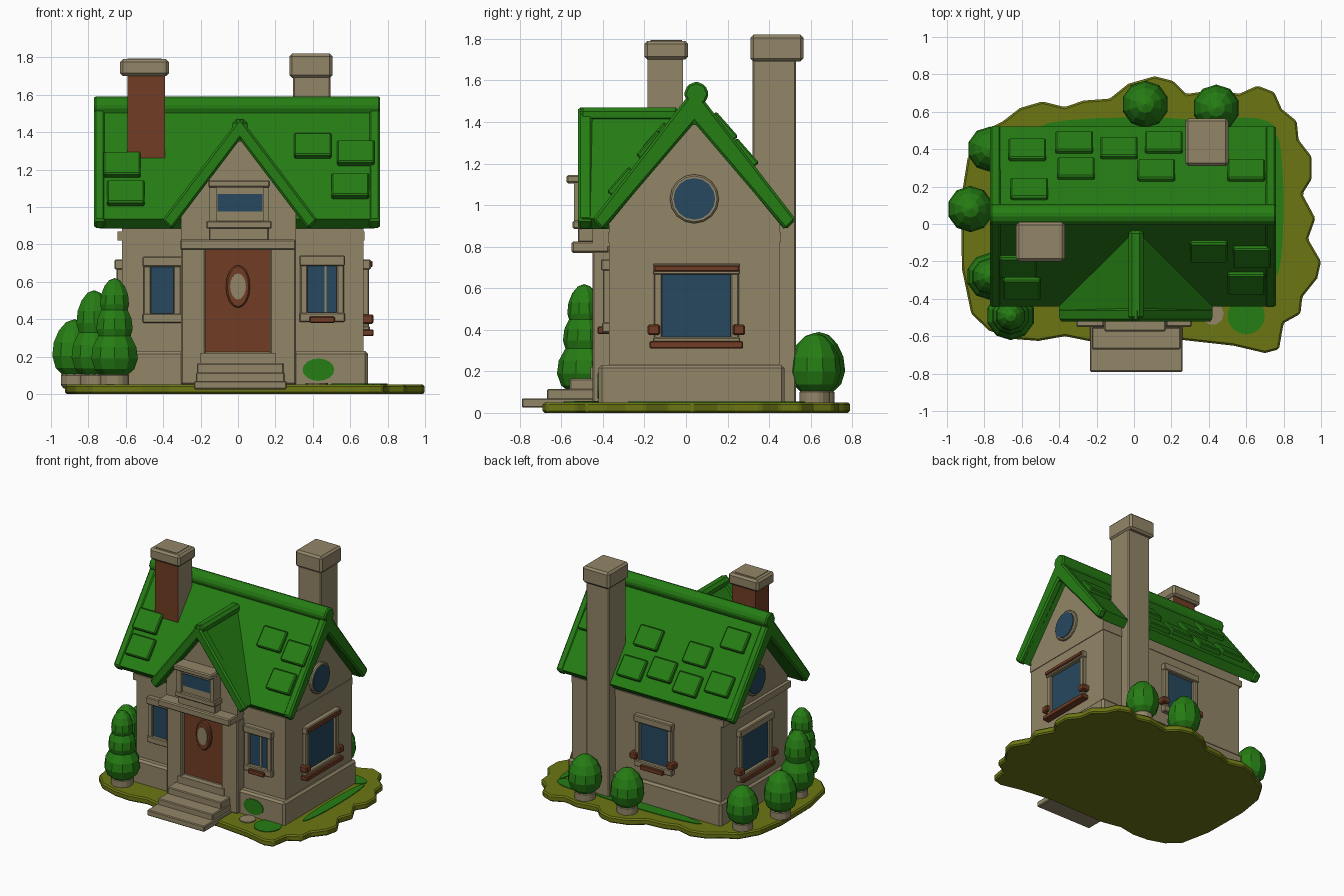
import bpy, bmesh, math
from mathutils import Matrix, Vector

if "Cube" in bpy.data.objects:
    bpy.data.objects.remove(bpy.data.objects["Cube"])


def material(name, rgb):
    m = bpy.data.materials.new(name)
    m.diffuse_color = (*rgb, 1)
    m.use_nodes = True
    m.node_tree.nodes["Principled BSDF"].inputs["Base Color"].default_value = m.diffuse_color
    return m


STONE = material("tan stone", (0.29, 0.24, 0.14))
GREEN = material("leaf green", (0.019, 0.205, 0.007))
OLIVE = material("olive grass", (0.15, 0.18, 0.007))
BROWN = material("red brown wood", (0.165, 0.046, 0.018))
GLASS = material("blue glass", (0.019, 0.065, 0.112))


def finish(bm, name, mat, bevel=0.0):
    bmesh.ops.recalc_face_normals(bm, faces=bm.faces)
    me = bpy.data.meshes.new(name)
    bm.to_mesh(me)
    bm.free()
    me.materials.append(mat)
    ob = bpy.data.objects.new(name, me)
    bpy.context.collection.objects.link(ob)
    if bevel:
        mod = ob.modifiers.new("bevel", "BEVEL")
        mod.width, mod.segments = bevel, 1
    return ob


def box(name, x, y, z, mat, bevel=0.0, mtx=Matrix()):
    bm = bmesh.new()
    bmesh.ops.create_cube(bm, size=1)
    for v in bm.verts:
        v.co = mtx @ Vector([(r[0] + r[1]) / 2 + c * (r[1] - r[0]) for c, r in zip(v.co, (x, y, z))])
    return finish(bm, name, mat, bevel)


def prism(name, pts, axis, a, b, mat, bevel=0.0):
    # profile extruded along one axis from a to b
    place = {"x": lambda p, t: (t, p[0], p[1]),
             "y": lambda p, t: (p[0], t, p[1]),
             "z": lambda p, t: (p[0], p[1], t)}[axis]
    bm = bmesh.new()
    lo = [bm.verts.new(place(p, a)) for p in pts]
    hi = [bm.verts.new(place(p, b)) for p in pts]
    n = len(pts)
    bm.faces.new(lo)
    bm.faces.new(hi)
    for i in range(n):
        bm.faces.new((lo[i], lo[(i + 1) % n], hi[(i + 1) % n], hi[i]))
    return finish(bm, name, mat, bevel)


def oval(cx, cy, rx, ry, n=16):
    return [(cx + rx * math.cos(2 * math.pi * i / n), cy + ry * math.sin(2 * math.pi * i / n)) for i in range(n)]


def chevron(c, top, half, eave, thick, out=0.05):
    # gable roof cross-section: outer line, then inner line
    return [(c, top), (c + half + out, eave + 0.05), (c + half, eave), (c, top - thick),
            (c - half, eave), (c - half - out, eave + 0.05)]


# Ground island
outline = [(-.925, .13), (-.89, .35), (-.8, .5), (-.7, .55), (-.61, .62), (-.49, .655), (-.37, .625), (-.27, .66),
           (-.13, .67), (-.03, .75), (.11, .79), (.21, .765), (.28, .695), (.45, .72), (.56, .695), (.66, .74),
           (.75, .705), (.79, .615), (.87, .55), (.88, .45), (.95, .36), (.95, .24), (.9, .16), (.97, .03),
           (.93, -.08), (1.0, -.2), (.98, -.29), (.9, -.39), (.89, -.48), (.8, -.53), (.775, -.67), (.7, -.69),
           (.53, -.65), (.26, -.62), (-.22, -.63), (-.37, -.6), (-.51, -.625), (-.64, -.615), (-.775, -.57),
           (-.87, -.48), (-.92, -.24)]
prism("ground", outline, "z", 0, 0.05, OLIVE, 0.01)
for i, (x, y, rx, ry) in enumerate([(.6, -.49, .1, .1), (.76, .1, .04, .38), (.6, .5, .16, .07), (0, .52, .5, .05)]):
    prism(f"grass_patch_{i}", oval(x, y, rx, ry), "z", 0.048, 0.055, GREEN)
prism("flat_rock", oval(.42, -.48, .06, .06, 10), "z", 0.04, 0.058, STONE)

# House body, plinth and band under the eaves
prism("house_walls", [(-.37, .04), (.45, .04), (.45, .92), (.04, 1.42), (-.37, .92)], "x", -.62, .67, STONE)
box("plinth", (-.635, .695), (-.42, .475), (.03, .23), STONE, 0.015)
box("eave_band", (-.645, .675), (-.375, .455), (.82, .87), STONE)

# Main roof with thicker end boards and ridge log
prism("main_roof", chevron(.04, 1.55, .43, .885, .14), "x", -.74, .73, GREEN)
for side, a, b in (("left", -.77, -.71), ("right", .70, .76)):
    prism(f"{side}_roof_edge", chevron(.04, 1.565, .44, .88, .17), "x", a, b, GREEN, 0.012)
prism("ridge_log", oval(.05, 1.535, .06, .06, 8), "x", -.77, .76, GREEN, 0.01)

# Raised roof shingles
back = [(-.57, .39), (-.31, .29), (-.08, .40), (.12, .28), (-.56, .18), (.6, .28), (.16, .43), (-.32, .43)]
front = [(.63, -.17), (.6, -.31), (-.62, -.22), (-.6, -.34), (.4, -.14)]
ang = math.atan(1.26) - 0.05
for i, (x, y) in enumerate(back + front):
    turn = -ang if y > .04 else ang
    m = Matrix.Translation((x, y, 1.55 - 1.26 * abs(y - .04))) @ Matrix.Rotation(turn, 4, "X")
    box(f"shingle_{i}", (-.1, .1), (-.08, .08), (-.03, .025), GREEN, 0.008, m)

# Porch: pilasters, door, band and gable wall
box("porch_core", (-.29, .295), (-.395, -.3), (.05, .8), STONE)
for side, a, b in (("left", -.305, -.175), ("right", .17, .31)):
    box(f"{side}_pilaster", (a, b), (-.45, -.36), (.05, .78), STONE, 0.008)
box("threshold", (-.2, .2), (-.46, -.36), (.05, .22), STONE)
box("door", (-.175, .17), (-.41, -.37), (.22, .77), BROWN)
prism("door_window_frame", oval(0, .575, .065, .115), "y", -.435, -.40, BROWN, 0.008)
prism("door_window", oval(0, .575, .042, .07), "y", -.441, -.43, STONE)
box("porch_band", (-.31, .31), (-.55, -.37), (.77, .825), STONE, 0.008)
prism("porch_gable_wall", [(-.305, .8), (.31, .8), (.31, .97), (.02, 1.4), (-.305, .95)], "y", -.45, -.1, STONE)
prism("porch_roof", chevron(.01, 1.46, .36, .885, .10), "y", -.50, -.01, GREEN)
prism("porch_roof_edge", chevron(.01, 1.48, .365, .88, .12), "y", -.52, -.45, GREEN, 0.012)
box("porch_ridge", (-.03, .05), (-.515, -.03), (1.4, 1.47), GREEN, 0.02)

# Upper bay window
box("bay_box", (-.155, .165), (-.52, -.42), (.82, 1.13), STONE, 0.006)
box("bay_lintel", (-.16, .17), (-.575, -.45), (1.105, 1.145), STONE, 0.008)
box("bay_sill", (-.17, .18), (-.545, -.45), (.885, .925), STONE, 0.006)
box("bay_glass", (-.11, .13), (-.526, -.515), (.975, 1.07), GLASS)
for side, a, b in (("left", -.155, -.115), ("right", .135, .165)):
    box(f"bay_{side}_post", (a, b), (-.54, -.5), (.92, 1.11), STONE)

# Porch steps
for i, (y, z0, z1, a, b) in enumerate([(-.79, .025, .07, -.235, .26), (-.67, .03, .115, -.225, .25),
                                       (-.56, .04, .165, -.22, .245)]):
    box(f"step_{i}", (a, b), (y, -.4), (z0, z1), STONE, 0.006)


# Framed wall windows, built facing front and then turned to their wall
def window(name, pos, turn, w, h, lintel, sill, stubs=False):
    m = Matrix.Translation(pos) @ Matrix.Rotation(math.radians(turn), 4, "Z")
    u, v = w / 2, h / 2
    box(name + "_glass", (-u, u), (-.008, .01), (-v, v), GLASS, 0, m)
    for s in (-1, 1):
        x = sorted((s * u, s * (u + .04)))
        box(f"{name}_jamb_{s}", x, (-.03, .01), (-v - .03, v + .03), STONE, 0.006, m)
        if stubs:
            x = sorted((s * (u + .01), s * (u + .07)))
            box(f"{name}_stub_{s}", x, (-.055, .01), (-v + .01, -v + .06), BROWN, 0.008, m)
    box(name + "_head", (-u - .045, u + .045), (-.04, .01), (v, v + .055), STONE, 0.006, m)
    box(name + "_foot", (-u - .045, u + .045), (-.035, .01), (-v - .05, -v), STONE, 0.006, m)
    if lintel:
        box(name + "_lintel", (-u - .04, u + .04), (-.05, .01), (v + .015, v + .045), BROWN, 0.005, m)
    if sill:
        box(name + "_sill", (-u - sill, u + sill), (-.055, .01), (-v - .055, -v - .02), BROWN, 0.005, m)


window("front_left_window", (-.405, -.37, .555), 0, .12, .25, False, 0)
window("front_right_window", (.45, -.37, .56), 0, .155, .25, False, -.01)
box("front_right_mullion", (.462, .472), (-.385, -.365), (.435, .685), STONE)
window("right_window", (.67, .05, .515), 90, .33, .30, True, .06, True)
window("left_window", (-.62, .05, .515), -90, .33, .30, False, .03, True)
window("back_window", (-.05, .45, .53), 180, .24, .30, False, -.02, True)

# Round attic windows
for side, x, s in (("right", .67, 1), ("left", -.62, -1)):
    prism(f"{side}_round_frame", oval(.04, 1.03, .118, .118), "x", x - .01 * s, x + .022 * s, STONE, 0.008)
    prism(f"{side}_round_glass", oval(.04, 1.03, .1, .1), "x", x + .015 * s, x + .028 * s, GLASS)

# Front chimney: wood coloured except on its right side
ob = box("front_chimney", (-.59, -.39), (-.185, -.015), (1.2, 1.71), BROWN)
ob.data.materials.append(STONE)
for p in ob.data.polygons:
    p.material_index = 1 if p.normal.x > .5 else 0
box("front_chimney_cap", (-.63, -.37), (-.2, .01), (1.70, 1.79), STONE, 0.015)
box("front_chimney_top", (-.59, -.41), (-.17, -.02), (1.78, 1.794), STONE)

# Tall back chimney, standing on the ground
box("back_chimney", (.295, .495), (.32, .53), (.04, 1.7), STONE, 0.008)
box("back_chimney_cap", (.275, .505), (.31, .565), (1.69, 1.82), STONE, 0.015)


# Bushes: faceted egg shapes, some stacked in tiers, on short stone feet
def egg(name, x, y, z0, z1, r):
    bm = bmesh.new()
    bmesh.ops.create_uvsphere(bm, u_segments=10, v_segments=7, radius=1)
    for v in bm.verts:
        k = r * (1 - .15 * v.co.z)
        v.co = (x + v.co.x * k, y + v.co.y * k, (z0 + z1) / 2 + v.co.z * (z1 - z0) / 2)
    finish(bm, name, GREEN)


bushes = [(.06, .64, .125, [.39]), (.44, .62, .125, [.385]), (-.77, .40, .12, [.38]), (-.875, .08, .123, [.40]),
          (-.77, -.28, .125, [.38, .555]), (-.66, -.49, .13, [.36, .50, .62])]
for i, (x, y, r, tops) in enumerate(bushes):
    prism(f"bush_foot_{i}", oval(x, y, r * .65, r * .65, 8), "z", .03, .12, STONE, 0.02)
    base = .08
    for j, top in enumerate(tops):
        egg(f"bush_{i}_tier_{j}", x, y, base, top, r * (1, .78, .62)[j])
        base = top - .11
prism("plinth_leaf_patch", oval(.43, .13, .085, .06), "y", -.426, -.415, GREEN)
